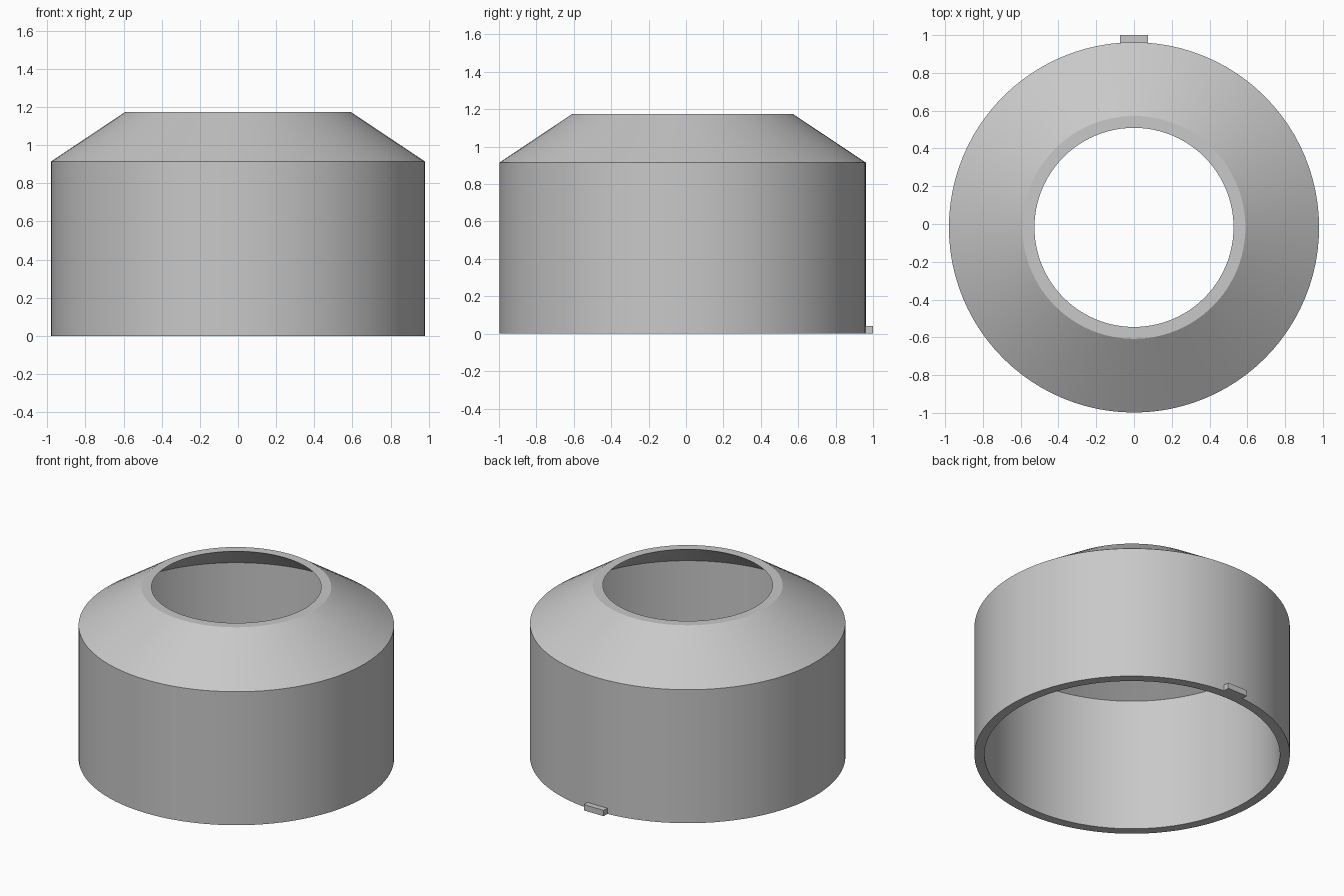
import bpy
import bmesh
import math
from mathutils import Matrix, Vector

cube = bpy.data.objects.get("Cube")
if cube:
    bpy.data.objects.remove(cube, do_unlink=True)

SEGMENTS = 96
CENTRE_Y = -0.018

grey = bpy.data.materials.new("light grey")
grey.use_nodes = True
colour = (0.58, 0.58, 0.58, 1)
grey.diffuse_color = colour
grey.node_tree.nodes["Principled BSDF"].inputs["Base Color"].default_value = colour


def finish(bm, name):
    bmesh.ops.recalc_face_normals(bm, faces=bm.faces)
    mesh = bpy.data.meshes.new(name)
    bm.to_mesh(mesh)
    bm.free()
    mesh.materials.append(grey)
    obj = bpy.data.objects.new(name, mesh)
    bpy.context.collection.objects.link(obj)
    return obj


# Hollow collar: closed wall section (radius, height) turned around the axis
section = [(0.98, 0), (0.98, 0.915), (0.59, 1.175),
           (0.527, 1.175), (0.918, 0.915), (0.918, 0)]
bm = bmesh.new()
verts = [bm.verts.new((r, 0, z)) for r, z in section]
edges = [bm.edges.new((verts[i - 1], verts[i])) for i in range(len(verts))]
bmesh.ops.spin(bm, geom=verts + edges, cent=(0, 0, 0), axis=(0, 0, 1),
               angle=math.tau, steps=SEGMENTS, use_duplicate=False)
bmesh.ops.remove_doubles(bm, verts=bm.verts, dist=0.0005)
bmesh.ops.translate(bm, verts=bm.verts, vec=(0, CENTRE_Y, 0))
collar = finish(bm, "conical_collar")
bpy.ops.object.select_all(action="DESELECT")
collar.select_set(True)
bpy.context.view_layer.objects.active = collar
bpy.ops.object.shade_smooth_by_angle(angle=math.radians(20))

# Small locating tab at the back of the base, rooted in the wall
bm = bmesh.new()
bmesh.ops.create_cube(bm, size=1, matrix=Matrix.LocRotScale(
    Vector((0, 0.97, 0.02)), None, Vector((0.15, 0.06, 0.04))))
finish(bm, "locating_tab")
